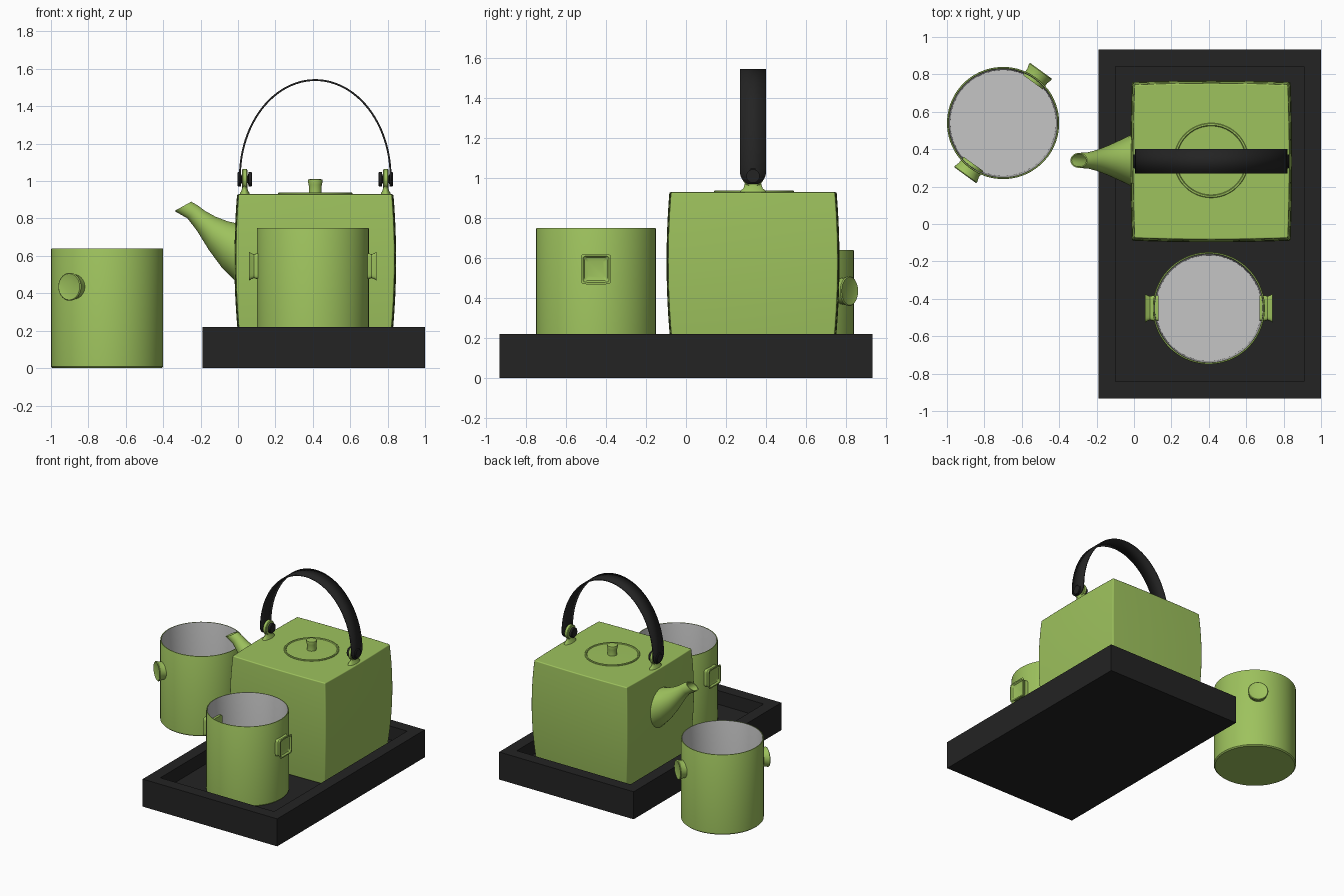
import bpy, bmesh, math
from mathutils import Vector

if "Cube" in bpy.data.objects:
    bpy.data.objects.remove(bpy.data.objects["Cube"])

X, Y, Z = Vector((1, 0, 0)), Vector((0, 1, 0)), Vector((0, 0, 1))


def material(name, rgb):
    m = bpy.data.materials.new(name)
    m.use_nodes = True
    m.diffuse_color = (*rgb, 1)
    m.node_tree.nodes["Principled BSDF"].inputs["Base Color"].default_value = (*rgb, 1)
    return m


GREEN = material("leaf green", (0.34, 0.54, 0.11))
BLACK = material("matte black", (0.017, 0.017, 0.017))
GREY = material("pale grey", (0.56, 0.56, 0.56))


def finish(name, bm, mats, angle=35):
    bmesh.ops.recalc_face_normals(bm, faces=bm.faces)
    me = bpy.data.meshes.new(name)
    bm.to_mesh(me)
    bm.free()
    ob = bpy.data.objects.new(name, me)
    bpy.context.collection.objects.link(ob)
    for m in mats:
        me.materials.append(m)
    bpy.ops.object.select_all(action="DESELECT")
    bpy.context.view_layer.objects.active = ob
    ob.select_set(True)
    bpy.ops.object.shade_smooth_by_angle(angle=math.radians(angle))
    return ob


def ring(centre, u, v, a, b, n=32, power=1.0):
    """Closed loop in the u, v plane; power below 1 squares it off."""
    def curve(t):
        return math.copysign(abs(t) ** power, t)
    centre = Vector(centre)
    angles = [2 * math.pi * (i + 0.5) / n for i in range(n)]
    return [centre + u * a * curve(math.cos(t)) + v * b * curve(math.sin(t)) for t in angles]


def loft(name, rings, mats, inner_from=None):
    """Skin a stack of loops; bands from inner_from on take the second material."""
    bm = bmesh.new()
    loops = [[bm.verts.new(p) for p in r] for r in rings]
    for k, (p, q) in enumerate(zip(loops, loops[1:])):
        for i in range(len(p)):
            j = (i + 1) % len(p)
            f = bm.faces.new((p[i], p[j], q[j], q[i]))
            f.material_index = int(inner_from is not None and k >= inner_from)
    bm.faces.new(loops[0])
    end = bm.faces.new(loops[-1])
    end.material_index = int(inner_from is not None)
    return finish(name, bm, mats)


def turned(name, base, axis, profile, mats, inner_from=None, n=32, power=1.0):
    """Loft a (distance, radius) profile along an axis."""
    u = axis.orthogonal().normalized() if abs(axis.z) > 0.9 else Z.cross(axis)
    v = axis.cross(u)
    rings = [ring(Vector(base) + axis * d, u, v, r, r, n, power) for d, r in profile]
    return loft(name, rings, mats, inner_from)


# Tray with a sunken floor
bm = bmesh.new()
bmesh.ops.create_cube(bm, size=1)
for v in bm.verts:
    v.co = Vector((0.405 + v.co.x * 1.19, v.co.y * 1.866, (v.co.z + 0.5) * 0.22))
top = max(bm.faces, key=lambda f: f.calc_center_median().z)
bmesh.ops.inset_region(bm, faces=[top], thickness=0.13)
well = bmesh.ops.extrude_discrete_faces(bm, faces=[top])["faces"][0]
for v in well.verts:
    v.co.z = 0.11
finish("tray", bm, [BLACK])

# Cups: outer wall, thin rim, pale lining
CUP = [(0, 0.292), (0.008, 0.30), (0.635, 0.30), (0.64, 0.298),
       (0.64, 0.292), (0.63, 0.29), (0.03, 0.283)]


def cup(name, base, angle, knob, power, n):
    turned(name, base, Z, CUP, [GREEN, GREY], inner_from=4, n=64)
    for side, turn in (("a", 0), ("b", math.pi)):
        d = Vector((math.cos(angle + turn), math.sin(angle + turn), 0))
        turned(f"{name}_grip_{side}", Vector(base) + Z * 0.435, d, knob, [GREEN], n=n, power=power)


ROUND_GRIP = [(0.27, 0.066), (0.31, 0.066), (0.33, 0.072), (0.34, 0.075),
              (0.345, 0.07), (0.342, 0.058), (0.338, 0.03)]
SQUARE_GRIP = [(0.27, 0.068), (0.30, 0.068), (0.315, 0.064), (0.33, 0.07), (0.34, 0.076),
               (0.341, 0.066), (0.33, 0.058), (0.325, 0.04)]
cup("side_cup", (-0.70, 0.54, 0), math.radians(54), ROUND_GRIP, 1.0, 32)
cup("tray_cup", (0.40, -0.45, 0.11), 0, SQUARE_GRIP, 0.22, 40)

# Teapot body: a square block with gently swelling sides
CX, CY = 0.413, 0.335


def body_ring(z, half, steps=8, swell=0.008):
    pts = []
    for out, along in ((X, Y), (Y, -X), (-X, -Y), (-Y, X)):
        for i in range(steps):
            t = 2 * i / steps - 1
            pts.append(Vector((CX, CY, z)) + out * (half + swell * (1 - t * t)) + along * half * t)
    # corners meet where neighbouring sides share the half width
    return sorted(pts, key=lambda p: math.atan2(p.y - CY, p.x - CX))


levels = [i / 12 for i in range(13)]
body = loft("teapot_body", [body_ring(0.11 + 0.82 * t, 0.398 + 0.012 * t + 0.02 * (1 - (2 * t - 1) ** 2))
                            for t in levels], [GREEN])
bevel = body.modifiers.new("soft_edges", "BEVEL")
bevel.width, bevel.segments, bevel.harden_normals = 0.008, 2, True
bevel.limit_method, bevel.angle_limit = "ANGLE", math.radians(40)

# Lid with a raised lip and a small flared knob
turned("lid", (CX, 0.34, 0.92), Z,
       [(0, 0.20), (0.015, 0.20), (0.018, 0.197), (0.018, 0.188), (0.012, 0.184), (0.013, 0.04)],
       [GREEN], n=64)
turned("lid_knob", (CX, 0.34, 0.92), Z,
       [(0, 0.036), (0.02, 0.034), (0.06, 0.035), (0.078, 0.04), (0.088, 0.038), (0.09, 0.03)], [GREEN])

# Spout: upper and lower edge of each section, with its half width
SECTIONS = [((0.06, 0.76), (0.06, 0.44), 0.155), ((-0.01, 0.775), (-0.01, 0.46), 0.14),
            ((-0.06, 0.787), (-0.085, 0.535), 0.11), ((-0.12, 0.81), (-0.155, 0.63), 0.08),
            ((-0.175, 0.84), (-0.22, 0.735), 0.056), ((-0.212, 0.868), (-0.27, 0.80), 0.044),
            ((-0.25, 0.89), (-0.34, 0.84), 0.04)]


def spout_ring(section, scale=1.0):
    (ux, uz), (lx, lz), w = section
    up, low = Vector((ux, 0.34, uz)), Vector((lx, 0.34, lz))
    return ring((up + low) / 2, Y, (up - low) / 2, w * scale, scale)


rings = [spout_ring(s) for s in SECTIONS]
rings += [spout_ring(s, 0.85) for s in reversed(SECTIONS[3:])]
loft("spout", rings, [GREEN])

# Handle: a bent strap with rounded ends
bm = bmesh.new()
AX, AZ, W = 0.403, 0.52, 0.065
path = [(0, 0.97 + 0.05 * i / 6) for i in range(6)]
path += [(math.pi * i / 48, None) for i in range(49)]
path += [(math.pi, z) for _, z in reversed(path[:6])]
previous = None
for t, z in path:
    height = 1.02 + AZ * math.sin(t) if z is None else z
    drop = max(0, 1.03 - height)
    half = math.sqrt(max(W * W - drop * drop, 0))
    row = [bm.verts.new((CX + AX * math.cos(t), CY + s * half, height)) for s in (-1, 1)]
    if previous:
        bm.faces.new((previous[0], previous[1], row[1], row[0]))
    previous = row
strap = finish("handle_strap", bm, [BLACK])
solid = strap.modifiers.new("thickness", "SOLIDIFY")
solid.thickness, solid.offset = 0.01, 0

# Lugs and pins that hold the strap
for side, s in (("left", 1), ("right", -1)):
    x = CX + s * 0.377
    turned(f"lug_{side}", (x, CY, 1.01), X,
           [(-0.014, 0.05), (-0.01, 0.055), (0.01, 0.055), (0.014, 0.05)], [GREEN])
    loft(f"lug_foot_{side}", [ring((x, CY, z), X, Y, a, b, 24) for z, a, b in
                              ((0.92, 0.03, 0.07), (0.935, 0.026, 0.064), (0.95, 0.017, 0.048),
                               (0.975, 0.013, 0.04), (1.0, 0.012, 0.04))], [GREEN])
    turned(f"pin_{side}", (x, CY, 1.01), X,
           [(-0.04, 0.033), (-0.036, 0.038), (-0.02, 0.038), (-0.018, 0.02),
            (0.018, 0.02), (0.02, 0.038), (0.036, 0.038), (0.04, 0.033)], [BLACK])
